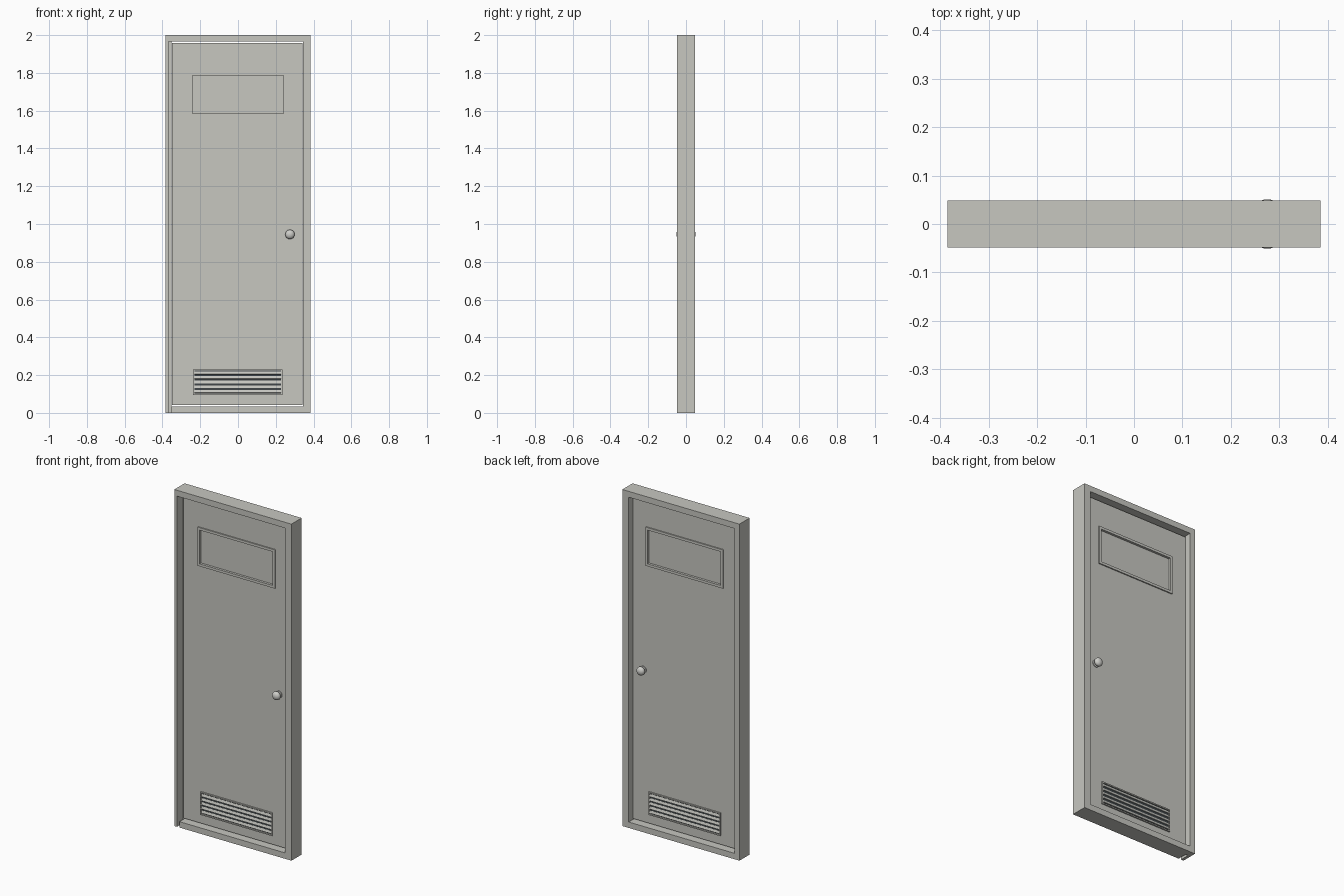
import bpy, bmesh, math
from mathutils import Matrix, Vector

if "Cube" in bpy.data.objects:
    bpy.data.objects.remove(bpy.data.objects["Cube"])


def material(name, rgb):
    m = bpy.data.materials.new(name)
    m.diffuse_color = (*rgb, 1)
    m.use_nodes = True
    m.node_tree.nodes["Principled BSDF"].inputs["Base Color"].default_value = m.diffuse_color
    return m


GREY = material("door grey", (0.57, 0.57, 0.53))
METAL = material("knob metal", (0.62, 0.62, 0.59))
DARK = material("vent shadow", (0.05, 0.06, 0.065))


def finish(name, bm, mat):
    bmesh.ops.recalc_face_normals(bm, faces=bm.faces)
    me = bpy.data.meshes.new(name)
    bm.to_mesh(me)
    bm.free()
    me.materials.append(mat)
    ob = bpy.data.objects.new(name, me)
    bpy.context.collection.objects.link(ob)
    return ob


def box(name, x, y, z, mat=GREY, tilt=0):
    """Box from (min, max) ranges, tilted about its own x axis."""
    bm = bmesh.new()
    mid = Vector([(a + b) / 2 for a, b in (x, y, z)])
    size = [abs(b - a) for a, b in (x, y, z)]
    m = Matrix.Translation(mid) @ Matrix.Rotation(tilt, 4, 'X') @ Matrix.Diagonal((*size, 1))
    bmesh.ops.create_cube(bm, size=1, matrix=m)
    return finish(name, bm, mat)


def prism(name, outline, z0, z1):
    """Vertical extrusion of an xy outline."""
    bm = bmesh.new()
    f = bm.faces.new([bm.verts.new((x, y, z0)) for x, y in outline])
    r = bmesh.ops.extrude_face_region(bm, geom=[f])
    bmesh.ops.translate(bm, vec=(0, 0, z1 - z0),
                        verts=[v for v in r["geom"] if isinstance(v, bmesh.types.BMVert)])
    return finish(name, bm, GREY)


def ring(name, x, y, z, w, mat=GREY):
    """Rectangular trim; x and z are the opening, w the bar width."""
    (x0, x1), (z0, z1) = x, z
    box(name + "_top", (x0 - w, x1 + w), y, (z1, z1 + w), mat)
    box(name + "_bottom", (x0 - w, x1 + w), y, (z0 - w, z0), mat)
    box(name + "_left", (x0 - w, x0), y, z, mat)
    box(name + "_right", (x1, x1 + w), y, z, mat)


D = 0.048   # half depth of frame
T = 0.010   # half thickness of leaf

# Frame: rebated hinge jamb, plain latch jamb, head and sill
prism("hinge_jamb", [(-.385, -D), (-.368, -D), (-.368, T), (-.352, T), (-.352, D), (-.385, D)], 0, 1.965)
box("latch_jamb", (.343, .385), (-D, D), (0, 1.965))
box("frame_head", (-.385, .385), (-D, D), (1.965, 2))
box("sill", (-.352, .343), (-D, D), (0, .035))

# Door leaf in three bands, with a window opening in the middle band
L, R = -.350, .341
box("leaf_lower", (L, R), (-T, T), (.042, 1.585))
box("leaf_upper", (L, R), (-T, T), (1.785, 1.958))
box("leaf_window_left", (L, -.24), (-T, T), (1.585, 1.785))
box("leaf_window_right", (.24, R), (-T, T), (1.585, 1.785))
box("window_pane", (-.24, .24), (-.003, .003), (1.585, 1.785))

# Parts repeated on the front (-1) and back (+1)
for s, side in ((-1, "front"), (1, "back")):
    ring("window_trim_" + side, (-.24, .24), (s * T, s * .017), (1.585, 1.785), .015)

    # Louvred vent
    ring("vent_trim_" + side, (-.230, .228), (s * T, s * .018), (.102, .224), .007)
    box("vent_backing_" + side, (-.230, .228), (s * T, s * .011), (.102, .224), DARK)
    for i in range(5):
        z = .114 + i * .0245
        box(f"vent_slat_{side}_{i}", (-.230, .228), (s * .013, s * .0155),
            (z - .0075, z + .0075), GREY, s * math.radians(20))

    # Knob: rosette, stem and ball
    bm = bmesh.new()
    turn = Matrix.Rotation(math.pi / 2, 4, 'X')
    for r, y0, y1 in ((.022, T, .014), (.010, T, .025)):
        bmesh.ops.create_cone(bm, cap_ends=True, segments=24, radius1=r, radius2=r, depth=y1 - y0,
                              matrix=Matrix.Translation((.275, s * (y0 + y1) / 2, .945)) @ turn)
    bmesh.ops.create_uvsphere(bm, u_segments=24, v_segments=14, radius=.025,
                              matrix=Matrix.Translation((.275, s * .033, .945)) @ turn
                              @ Matrix.Diagonal((1, 1, .72, 1)))
    knob = finish("knob_" + side, bm, METAL)
    bpy.ops.object.select_all(action='DESELECT')
    knob.select_set(True)
    bpy.context.view_layer.objects.active = knob
    bpy.ops.object.shade_smooth_by_angle(angle=math.radians(40))
